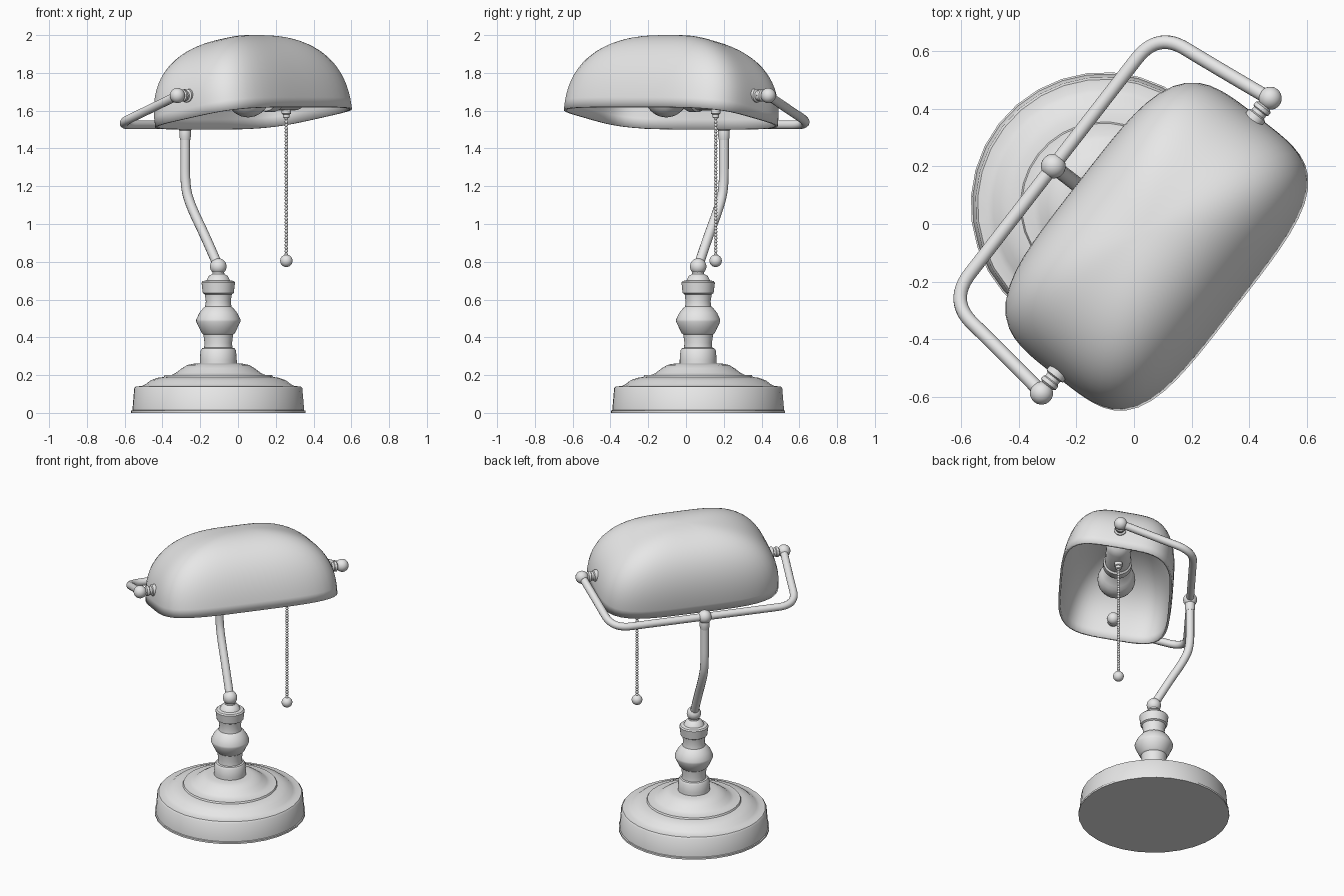
import bpy
import bmesh
from math import cos, sin, pi, radians
from mathutils import Matrix, Vector

cube = bpy.data.objects.get("Cube")
if cube:
    bpy.data.objects.remove(cube, do_unlink=True)

grey = bpy.data.materials.new("plain grey")
grey.use_nodes = True
grey.diffuse_color = (0.8, 0.8, 0.8, 1)
grey.node_tree.nodes["Principled BSDF"].inputs["Base Color"].default_value = (0.8, 0.8, 0.8, 1)

# The lamp is built with its shade along x, then turned about z
TURN = Matrix.Rotation(radians(52.2), 4, 'Z') @ Matrix.Translation((-0.013, 0, 0))
ALONG_X = Matrix.Rotation(radians(90), 4, 'Y')
POST_Y, ARM_Y, PIVOT_Y = 0.122, 0.344, -0.106
ARM_Z, PIVOT_Z = 1.525, 1.68


def finish(obj, angle=35):
    obj.data.materials.append(grey)
    obj.data.transform(TURN)
    bpy.ops.object.select_all(action='DESELECT')
    obj.select_set(True)
    bpy.context.view_layer.objects.active = obj
    bpy.ops.object.shade_smooth_by_angle(angle=radians(angle))
    return obj


def from_bmesh(name, bm, angle=35):
    bmesh.ops.recalc_face_normals(bm, faces=bm.faces)
    mesh = bpy.data.meshes.new(name)
    bm.to_mesh(mesh)
    bm.free()
    obj = bpy.data.objects.new(name, mesh)
    bpy.context.collection.objects.link(obj)
    return finish(obj, angle)


def lathe(name, profile, place, segs=32, angle=35):
    """Revolve (radius, height) points about z, cap both ends, then place."""
    bm = bmesh.new()
    rings = [[bm.verts.new((r * cos(2 * pi * i / segs), r * sin(2 * pi * i / segs), z))
              for i in range(segs)] for r, z in profile]
    for low, high in zip(rings, rings[1:]):
        for i in range(segs):
            j = (i + 1) % segs
            bm.faces.new((low[i], low[j], high[j], high[i]))
    bm.faces.new(rings[0])
    bm.faces.new(rings[-1])
    bm.transform(place)
    return from_bmesh(name, bm, angle)


def ball(name, centre, radius):
    bm = bmesh.new()
    bmesh.ops.create_uvsphere(bm, u_segments=24, v_segments=14, radius=radius,
                              matrix=Matrix.Translation(centre))
    return from_bmesh(name, bm, 60)


def tube(name, points, radius):
    """Round tube along a smooth spline through a control polygon."""
    curve = bpy.data.curves.new(name, 'CURVE')
    curve.dimensions = '3D'
    curve.bevel_depth = radius
    curve.bevel_resolution = 4
    curve.use_fill_caps = True
    spline = curve.splines.new('NURBS')
    spline.points.add(len(points) - 1)
    for p, co in zip(spline.points, points):
        p.co = (*co, 1)
    spline.order_u = 3
    spline.use_endpoint_u = True
    spline.resolution_u = 10
    temp = bpy.data.objects.new(name + "_path", curve)
    bpy.context.collection.objects.link(temp)
    bpy.context.view_layer.update()
    mesh = bpy.data.meshes.new_from_object(temp.evaluated_get(bpy.context.evaluated_depsgraph_get()))
    bpy.data.objects.remove(temp, do_unlink=True)
    mesh.materials.clear()
    obj = bpy.data.objects.new(name, mesh)
    bpy.context.collection.objects.link(obj)
    return finish(obj, 50)


# Stepped round base and turned post
at_post = Matrix.Translation((0, POST_Y, 0))
lathe("base", [(0.462, 0), (0.462, 0.012), (0.456, 0.014), (0.446, 0.13), (0.438, 0.14),
               (0.405, 0.142), (0.385, 0.152), (0.36, 0.172), (0.32, 0.186), (0.29, 0.19),
               (0.285, 0.2), (0.245, 0.202), (0.225, 0.212), (0.195, 0.235),
               (0.165, 0.253), (0.135, 0.26), (0.09, 0.262)], at_post)
lathe("post", [(0.098, 0.255), (0.098, 0.28), (0.094, 0.33), (0.086, 0.342), (0.075, 0.345),
               (0.073, 0.37), (0.079, 0.415), (0.088, 0.422), (0.104, 0.455), (0.117, 0.483),
               (0.117, 0.495), (0.1, 0.53), (0.08, 0.555), (0.07, 0.562), (0.066, 0.59),
               (0.072, 0.628), (0.082, 0.634), (0.089, 0.69), (0.082, 0.698), (0.062, 0.702),
               (0.05, 0.725), (0.032, 0.735), (0.03, 0.77)], at_post)
ball("stem_ball", (0, POST_Y, 0.775), 0.044)

# Bent stem with a collar and joint under the arm
tube("stem", [(0, POST_Y, 0.775), (0, 0.2, 0.92), (0, 0.31, 1.1), (0, ARM_Y, 1.2),
              (0, ARM_Y, 1.38), (0, ARM_Y, ARM_Z)], 0.026)
lathe("stem_collar", [(0.027, 1.445), (0.031, 1.465), (0.031, 1.5), (0.027, 1.51)],
      Matrix.Translation((0, ARM_Y, 0)), 24)
ball("arm_joint", (0, ARM_Y, ARM_Z), 0.043)

# Yoke arm, one half mirrored to the other
half = [(0.645, PIVOT_Y, PIVOT_Z), (0.615, 0.12, 1.602), (0.59, ARM_Y, ARM_Z),
        (0.35, ARM_Y, ARM_Z)]
tube("yoke_arm", half + [(-x, y, z) for x, y, z in reversed(half)], 0.024)

# Pivot knobs and washers on both ends of the shade
for side, label in ((1, "left"), (-1, "right")):
    pivot = Matrix.Translation((0, PIVOT_Y, PIVOT_Z)) @ Matrix.Rotation(radians(90 * side), 4, 'Y')
    ball(label + "_knob", (side * 0.647, PIVOT_Y, PIVOT_Z), 0.04)
    lathe(label + "_washer", [(0.036, 0.535), (0.036, 0.572), (0.027, 0.577), (0.027, 0.59),
                              (0.032, 0.594), (0.032, 0.608), (0.022, 0.615), (0.022, 0.64)],
          pivot, 24)
ball("inner_nut", (-0.515, PIVOT_Y, PIVOT_Z), 0.038)

# Hollow shade: a rounded-box dome, tilted up at the front
bm = bmesh.new()
AROUND, UP, HEIGHT = 72, 20, 0.438
rings = []
for k in range(UP):
    t = pi / 2 * k / UP
    scale, h = cos(t) ** (2 / 2.4), HEIGHT * sin(t) ** (2 / 2.4)
    ring = []
    for i in range(AROUND):
        c, s = cos(2 * pi * i / AROUND), sin(2 * pi * i / AROUND)
        f = scale * (c ** 4 + s ** 4) ** -0.25
        ring.append(bm.verts.new((0.57 * c * f, 0.347 * s * f, h)))
    rings.append(ring)
top = bm.verts.new((0, 0, HEIGHT))
for low, high in zip(rings, rings[1:]):
    for i in range(AROUND):
        j = (i + 1) % AROUND
        bm.faces.new((low[i], low[j], high[j], high[i]))
for i in range(AROUND):
    bm.faces.new((rings[-1][i], rings[-1][(i + 1) % AROUND], top))
bm.transform(Matrix.Translation((0, -0.115, 1.56)) @ Matrix.Rotation(radians(-10), 4, 'X'))
shade = from_bmesh("shade", bm, 50)
shell = shade.modifiers.new("thickness", 'SOLIDIFY')
shell.thickness = 0.014
shell.offset = -1
shade.modifiers.move(len(shade.modifiers) - 1, 0)

# Socket and bulb along the shade axis
axis = Matrix.Translation((0, PIVOT_Y, PIVOT_Z)) @ ALONG_X
lathe("socket", [(0.05, 0.11), (0.082, 0.115), (0.088, 0.13), (0.088, 0.175), (0.078, 0.185),
                 (0.078, 0.37), (0.06, 0.41), (0.035, 0.43), (0.035, 0.54)], axis, 24)
bulb_profile = [(0.115 * sin(pi * k / 14) + 0.001, -0.037 - 0.115 * cos(pi * k / 14))
                for k in range(11)]
lathe("bulb", bulb_profile + [(0.065, 0.075), (0.052, 0.13)], axis, 24, 60)

# Pull chain of small beads with a ball at the end
CHAIN_X, CHAIN_TOP, CHAIN_END = 0.294, 1.575, 0.805
lathe("chain_cap", [(0.012, 1.56), (0.018, 1.565), (0.018, 1.58), (0.025, 1.584), (0.025, 1.61)],
      Matrix.Translation((CHAIN_X, PIVOT_Y, 0)), 16)
bm = bmesh.new()
BEADS = 46
for k in range(BEADS):
    z = CHAIN_END + (CHAIN_TOP - CHAIN_END) * k / (BEADS - 1)
    bmesh.ops.create_uvsphere(bm, u_segments=10, v_segments=6, radius=0.0095,
                              matrix=Matrix.Translation((CHAIN_X, PIVOT_Y, z)))
from_bmesh("pull_chain", bm, 60)
ball("chain_ball", (CHAIN_X, PIVOT_Y, CHAIN_END), 0.033)
